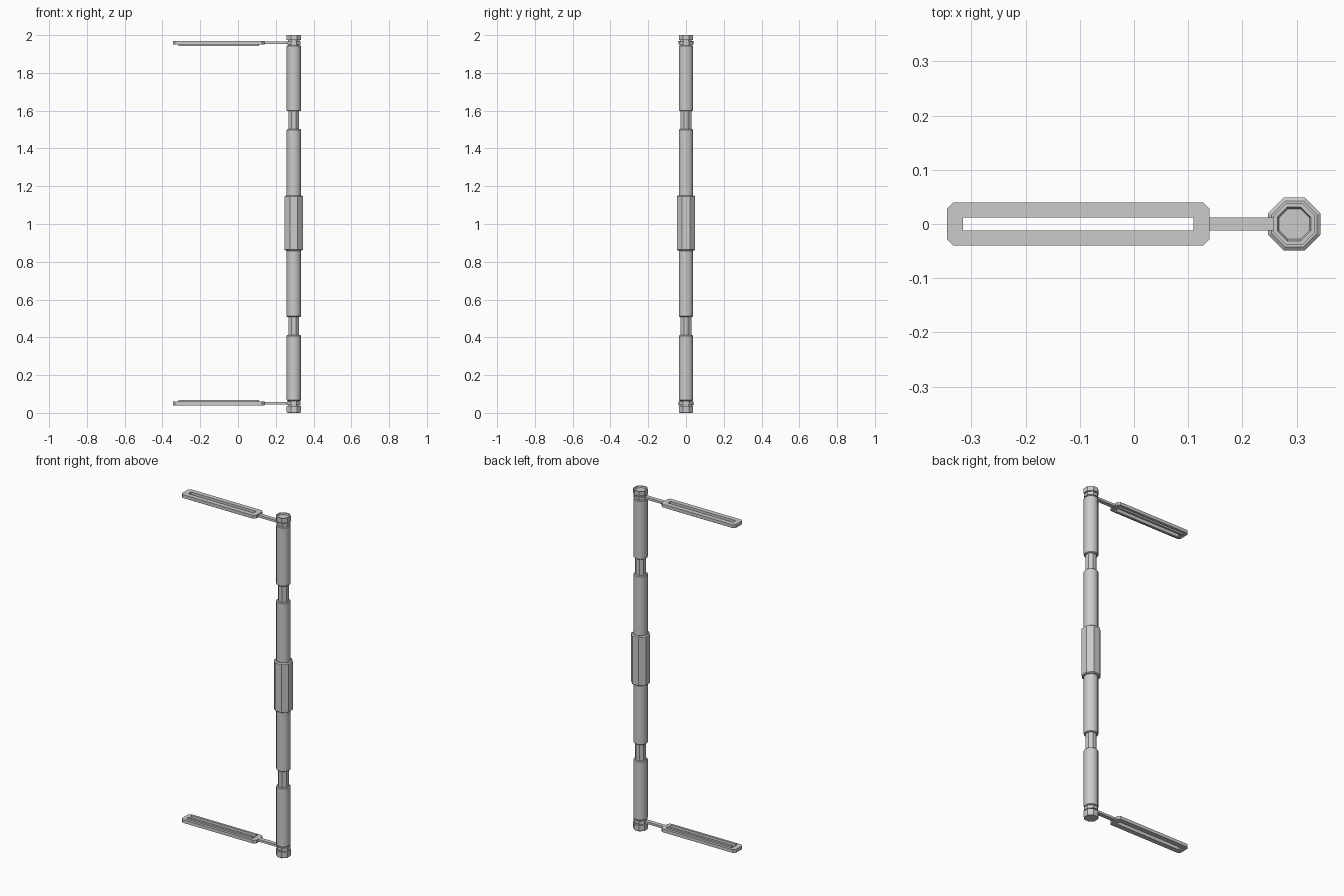
import bpy, bmesh, math
from mathutils import Vector

if "Cube" in bpy.data.objects:
    bpy.data.objects.remove(bpy.data.objects["Cube"])

PX = 0.2955     # post axis
MID = 1.005     # height of the mirror plane


def finish(name, bm, smooth=False):
    bmesh.ops.recalc_face_normals(bm, faces=bm.faces)
    me = bpy.data.meshes.new(name)
    bm.to_mesh(me)
    bm.free()
    ob = bpy.data.objects.new(name, me)
    bpy.context.collection.objects.link(ob)
    if smooth:
        bpy.context.view_layer.objects.active = ob
        ob.select_set(True)
        bpy.ops.object.shade_smooth_by_angle(angle=math.radians(30))
        ob.select_set(False)
    return ob


def turned(name, profile, sides=8, smooth=False):
    """Stack of polygon rings (z, flat-to-centre radius) around the post axis."""
    bm = bmesh.new()
    rings = []
    for z, r in profile:
        rr = r / math.cos(math.pi / sides)
        rings.append([bm.verts.new((PX + rr * math.cos((i + .5) * math.tau / sides),
                                    rr * math.sin((i + .5) * math.tau / sides), z))
                      for i in range(sides)])
    for a, b in zip(rings, rings[1:]):
        for i in range(sides):
            j = (i + 1) % sides
            bm.faces.new((a[i], a[j], b[j], b[i]))
    bm.faces.new(rings[0][::-1])
    bm.faces.new(rings[-1])
    return finish(name, bm, smooth)


def box(name, x0, x1, y0, y1, z0, z1):
    bm = bmesh.new()
    bmesh.ops.create_cube(bm, size=1)
    for v in bm.verts:
        v.co = Vector(((x0 + x1) / 2 + v.co.x * (x1 - x0),
                       (y0 + y1) / 2 + v.co.y * (y1 - y0),
                       (z0 + z1) / 2 + v.co.z * (z1 - z0)))
    return finish(name, bm)


def slotted_plate(name, z0, z1):
    """Chamfered plate with a long rectangular slot."""
    x0, x1, y, c = -0.345, 0.139, 0.04, 0.012
    outer = [(x0 + c, -y), (x1 - c, -y), (x1, -y + c), (x1, y - c),
             (x1 - c, y), (x0 + c, y), (x0, y - c), (x0, -y + c)]
    inner = [(-0.315, -0.012), (0.11, -0.012), (0.11, 0.012), (-0.315, 0.012)]
    bm = bmesh.new()
    o = [bm.verts.new((*p, z0)) for p in outer]
    n = [bm.verts.new((*p, z0)) for p in inner]
    for k in range(4):
        k1 = (k + 1) % 4
        bm.faces.new((o[2 * k], o[2 * k + 1], n[k1], n[k]))
        bm.faces.new((o[2 * k + 1], o[(2 * k + 2) % 8], n[k1]))
    geo = bmesh.ops.extrude_face_region(bm, geom=bm.faces[:], use_keep_orig=True)
    for v in geo['geom']:
        if isinstance(v, bmesh.types.BMVert):
            v.co.z = z1
    return finish(name, bm)


# Central grip, slightly chamfered at both ends
turned("centre_grip", [(0.859, 0.042), (0.864, 0.0485), (1.146, 0.0485), (1.151, 0.042)])

for label, up in (("lower", False), ("upper", True)):
    def h(z):
        return 2 * MID - z if up else z

    def span(a, b):
        return sorted((h(a), h(b)))

    # Post tubes with small end bevels
    for part, a, b in (("outer_tube", 0.064, 0.412), ("inner_tube", 0.508, 0.862)):
        z0, z1 = span(a, b)
        turned(f"{label}_{part}", [(z0, 0.034), (z0 + .004, 0.038),
                                   (z1 - .004, 0.038), (z1, 0.034)], 16, True)
    # Narrow necks
    z0, z1 = span(0.40, 0.52)
    turned(f"{label}_neck", [(z0, 0.028), (z1, 0.028)])
    z0, z1 = span(0.03, 0.07)
    turned(f"{label}_end_neck", [(z0, 0.030), (z1, 0.030)])
    # Collar holding the arm
    z0, z1 = span(0.043, 0.060)
    turned(f"{label}_collar", [(z0, 0.036), (z1, 0.036)])
    # End cap
    if up:
        turned("upper_cap", [(1.973, 0.038), (2.0, 0.038), (2.0, 0.031), (1.992, 0.028)])
    else:
        turned("lower_cap", [(0.0, 0.034), (0.006, 0.038), (0.037, 0.038)])

    # Arm: thin bar, slotted plate and a pair of rails facing the middle
    box(f"{label}_arm_bar", 0.13, 0.27, -0.012, 0.012, *span(0.045, 0.058))
    slotted_plate(f"{label}_arm_plate", *span(0.040, 0.059))
    for side, y0, y1 in (("front", -0.025, -0.012), ("back", 0.012, 0.025)):
        box(f"{label}_{side}_rail", -0.315, 0.11, y0, y1, *span(0.055, 0.068))
